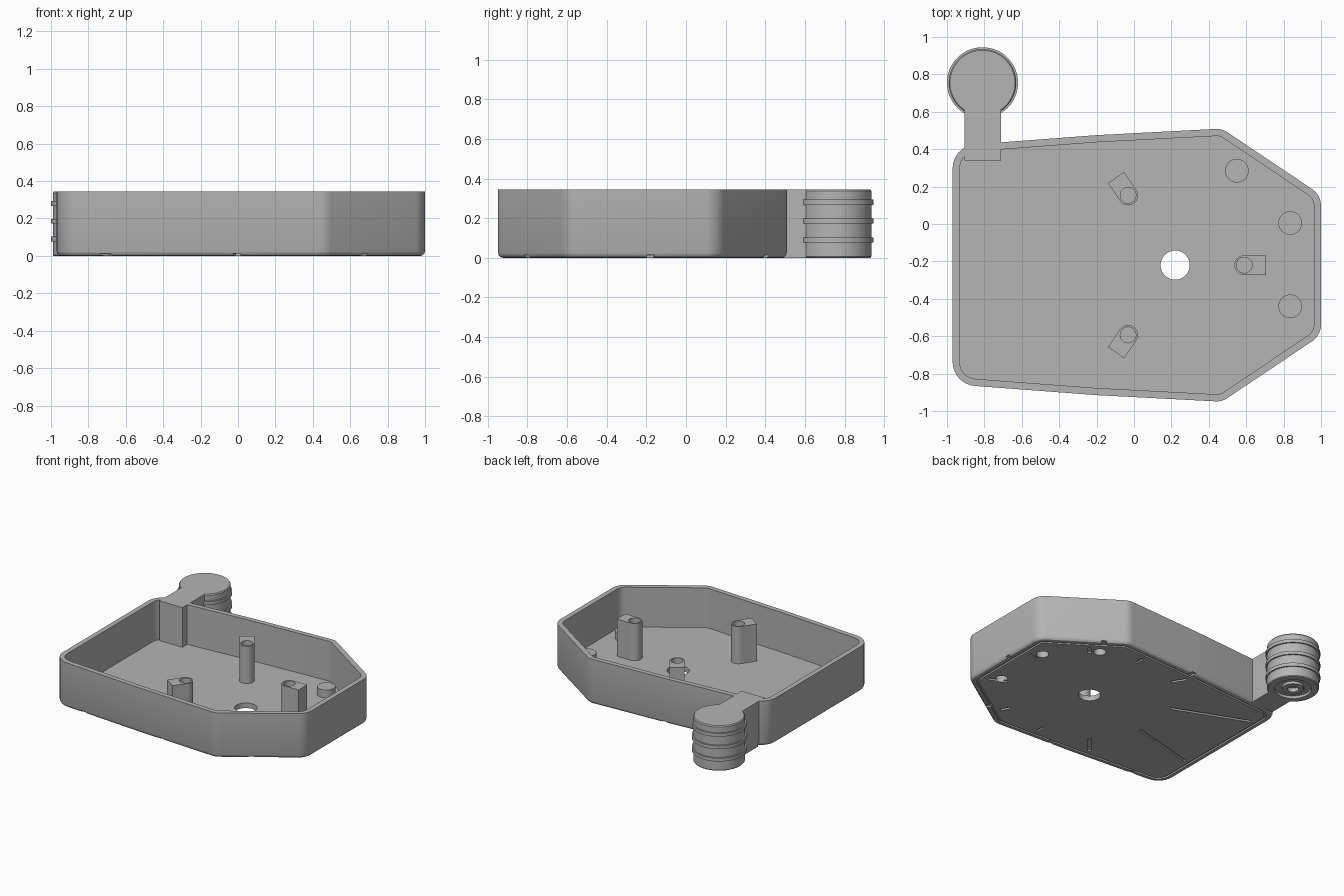
import bpy, bmesh, math
from mathutils import Vector, Matrix

if "Cube" in bpy.data.objects:
    bpy.data.objects.remove(bpy.data.objects["Cube"], do_unlink=True)

HEIGHT, FLOOR = 0.345, 0.04
HUB = Vector((0.22, -0.22))

grey = bpy.data.materials.new("plain grey")
grey.use_nodes = True
grey.diffuse_color = (0.46, 0.46, 0.46, 1)
grey.node_tree.nodes["Principled BSDF"].inputs["Base Color"].default_value = (0.46, 0.46, 0.46, 1)

# Tray plan: half of the corners (x, distance from centre line, radius), then mirrored
half = [(1.0, 0.375, 0.11), (0.47, 0.73, 0.1), (-0.2, 0.695, 0.3), (-0.97, 0.637, 0.13)]
corners = [(Vector((x, HUB.y + w)), r) for x, w, r in half]
corners += [(Vector((x, HUB.y - w)), r) for x, w, r in reversed(half)]


def edge_normal(i):
    a, b = corners[i % len(corners)][0], corners[(i + 1) % len(corners)][0]
    d = (b - a).normalized()
    return Vector((d.y, -d.x))


def outline(inset, z):
    """Rounded tray outline moved inwards by inset."""
    pts = []
    for i, (p, r) in enumerate(corners):
        n1, n2 = edge_normal(i - 1), edge_normal(i)
        centre = p - (n1 + n2) * (r / (1 + n1.dot(n2)))
        a1 = math.atan2(n1.y, n1.x)
        turn = math.atan2(n1.x * n2.y - n1.y * n2.x, n1.dot(n2))
        for k in range(9):
            a = a1 + turn * k / 8
            q = centre + Vector((math.cos(a), math.sin(a))) * (r - inset)
            pts.append((q.x, q.y, z))
    return pts


def edge_distance(direction, inset):
    """Distance from the hub to the inset tray edge along a direction."""
    hits = []
    for i, (p, r) in enumerate(corners):
        n = edge_normal(i)
        if n.dot(direction) > 0.01:
            hits.append((n.dot(p - HUB) - inset) / n.dot(direction))
    return min(hits)


def circle(x, y, r, z, n=64):
    return [(x + r * math.cos(math.tau * k / n), y + r * math.sin(math.tau * k / n), z)
            for k in range(n)]


def finish(name, bm):
    bmesh.ops.recalc_face_normals(bm, faces=bm.faces)
    mesh = bpy.data.meshes.new(name)
    bm.to_mesh(mesh)
    bm.free()
    mesh.materials.append(grey)
    ob = bpy.data.objects.new(name, mesh)
    bpy.context.collection.objects.link(ob)
    return ob


def loft(name, rings, closed=False):
    bm = bmesh.new()
    loops = [[bm.verts.new(p) for p in ring] for ring in rings]
    pairs = list(zip(loops, loops[1:]))
    if closed:
        pairs.append((loops[-1], loops[0]))
    else:
        bm.faces.new(loops[0])
        bm.faces.new(loops[-1])
    for a, b in pairs:
        for k in range(len(a)):
            j = (k + 1) % len(a)
            bm.faces.new((a[k], a[j], b[j], b[k]))
    return finish(name, bm)


def cylinder(name, x, y, r, z0, z1, n=48):
    return loft(name, [circle(x, y, r, z0, n), circle(x, y, r, z1, n)])


def box(name, lo, hi, angle=0, origin=(0, 0)):
    """Box given in a frame turned by angle about origin."""
    lo, hi = Vector(lo), Vector(hi)
    bm = bmesh.new()
    m = (Matrix.Translation((origin[0], origin[1], 0)) @ Matrix.Rotation(angle, 4, "Z")
         @ Matrix.Translation((lo + hi) / 2) @ Matrix.Diagonal((*(hi - lo), 1)))
    bmesh.ops.create_cube(bm, size=1, matrix=m)
    return finish(name, bm)


def combine(ob, other, operation):
    mod = ob.modifiers.new("combine", "BOOLEAN")
    mod.operation, mod.solver, mod.object = operation, "EXACT", other
    mesh = bpy.data.meshes.new_from_object(ob.evaluated_get(bpy.context.evaluated_depsgraph_get()))
    ob.modifiers.clear()
    ob.data = mesh
    bpy.data.objects.remove(other, do_unlink=True)


# Tray shell with a rounded lower edge
tray = loft("tray", [outline(0.025, 0), outline(0.013, 0.003), outline(0.004, 0.012),
                     outline(0, 0.025), outline(0, HEIGHT), outline(0.038, HEIGHT),
                     outline(0.038, FLOOR)])
combine(tray, cylinder("hole", HUB.x, HUB.y, 0.078, -0.1, 0.2), "DIFFERENCE")

# Low pegs with blind sockets underneath
for x, y in ((0.55, 0.285), (0.835, 0.005), (0.835, -0.44)):
    combine(tray, cylinder("peg", x, y, 0.063, 0.02, 0.1), "UNION")
    combine(tray, cylinder("socket", x, y, 0.043, -0.1, 0.075), "DIFFERENCE")

# Perimeter groove under the tray
groove = loft("groove", [outline(0.042, -0.02), outline(0.042, 0.012),
                         outline(0.058, 0.012), outline(0.058, -0.02)], closed=True)
combine(tray, groove, "DIFFERENCE")

# Radial slots under the tray
for k in range(10):
    a = math.radians(14 + 36 * k)
    far = edge_distance(Vector((math.cos(a), math.sin(a))), 0.095)
    near = min(0.6, far - 0.07)
    combine(tray, box("slot", (near, -0.011, -0.02), (far, 0.011, 0.012), a, HUB), "DIFFERENCE")

# Small notches across the lower rim
for degrees in (3, 58, 118, 215, 252, 308):
    a = math.radians(degrees)
    far = edge_distance(Vector((math.cos(a), math.sin(a))), 0)
    combine(tray, box("notch", (far - 0.05, -0.018, -0.02), (far + 0.05, 0.018, 0.013), a, HUB),
            "DIFFERENCE")

# Hollow posts, each with a square rib facing away from the hub
parts = [tray]
for name, degrees in (("right_post", 0), ("back_post", 124), ("front_post", 236)):
    a = math.radians(degrees)
    reach = 0.37 if degrees == 0 else 0.45
    x, y = HUB.x + reach * math.cos(a), HUB.y + reach * math.sin(a)
    post = cylinder(name, x, y, 0.053, 0.03, 0.325)
    combine(post, box("rib", (0, -0.0525, 0.03), (0.115, 0.0525, 0.325), a, (x, y)), "UNION")
    combine(post, cylinder("bore", x, y, 0.042, 0.08, 0.5), "DIFFERENCE")
    parts.append(post)

# Arm joining the tray to the round plug
parts.append(box("arm", (-0.905, 0.42, 0), (-0.71, 0.61, HEIGHT)))
parts.append(box("arm_root", (-0.905, 0.34, 0.03), (-0.71, 0.43, HEIGHT)))

# Round plug: recessed underside, three raised bands, softened top edge
profile = [(0.04, 0.03), (0.04, 0), (0.075, 0), (0.075, 0.02), (0.13, 0.02), (0.13, 0),
           (0.175, 0), (0.18, 0.006)]
for z in (0.09, 0.185, 0.28):
    profile += [(0.18, z - 0.013), (0.19, z - 0.013), (0.19, z + 0.013), (0.18, z + 0.013)]
profile += [(0.18, 0.337), (0.174, HEIGHT)]
parts.append(loft("plug", [circle(-0.81, 0.755, r, z) for r, z in profile]))

# Smooth shading with sharp edges kept
bpy.ops.object.select_all(action="DESELECT")
for ob in parts:
    ob.select_set(True)
bpy.context.view_layer.objects.active = tray
bpy.ops.object.shade_smooth_by_angle(angle=math.radians(30))
